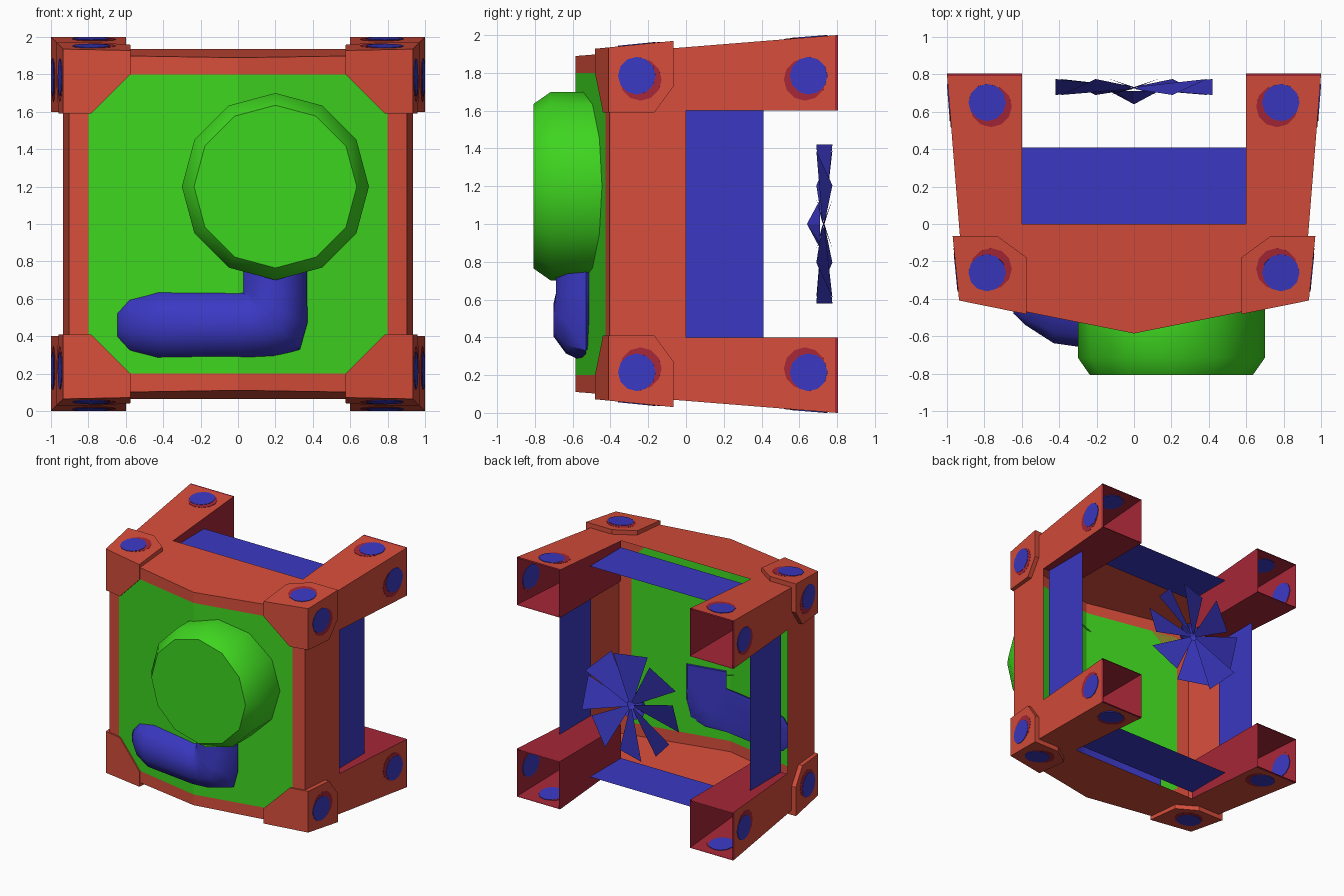
import bpy, bmesh, math
from mathutils import Vector

if "Cube" in bpy.data.objects:
    bpy.data.objects.remove(bpy.data.objects["Cube"])


def material(name, rgb):
    m = bpy.data.materials.new(name)
    m.diffuse_color = (*rgb, 1)
    m.use_nodes = True
    m.node_tree.nodes["Principled BSDF"].inputs["Base Color"].default_value = m.diffuse_color
    return m


RED = material("brick red", (0.67, 0.074, 0.043))
CRIMSON = material("crimson", (0.38, 0.02, 0.038))
GREEN = material("bright green", (0.048, 0.66, 0.014))
BLUE = material("deep blue", (0.043, 0.04, 0.54))


def finish(bm, name, mats, mirror=False, smooth=None):
    """Turn a bmesh built around the model centre into an object."""
    bmesh.ops.remove_doubles(bm, verts=bm.verts, dist=0.0005)
    bmesh.ops.recalc_face_normals(bm, faces=bm.faces)
    me = bpy.data.meshes.new(name)
    bm.to_mesh(me)
    bm.free()
    ob = bpy.data.objects.new(name, me)
    ob.location.z = 1
    bpy.context.collection.objects.link(ob)
    for m in mats:
        me.materials.append(m)
    if smooth:
        bpy.context.view_layer.objects.active = ob
        ob.select_set(True)
        bpy.ops.object.shade_smooth_by_angle(angle=math.radians(smooth))
        ob.select_set(False)
    if mirror:
        add_mirror(ob)
    return ob


def add_mirror(ob):
    mod = ob.modifiers.new("four corners", 'MIRROR')
    mod.use_axis = (True, False, True)


def face(bm, pts, mat=0):
    f = bm.faces.new([bm.verts.new(p) for p in pts])
    f.material_index = mat


def hull(pts):
    bm = bmesh.new()
    for p in pts:
        bm.verts.new(p)
    bmesh.ops.convex_hull(bm, input=bm.verts)
    bmesh.ops.dissolve_limit(bm, angle_limit=0.01, verts=bm.verts, edges=bm.edges)
    return bm


def h(y):            # half size of the tapering frame
    return 0.936 + 0.08 * y


def front(x):        # V-shaped front
    return -0.585 + 0.2 * abs(x)


C = 0.9037           # front corner of the frame
FC, F0, F8, H0 = front(C), front(0), front(0.8), h(0)

# Frame: one quarter of the thin shell, mirrored
bm = bmesh.new()
face(bm, [(0, F0, h(F0)), (C, FC, C), (H0, 0, H0), (0.6, 0, H0), (0, 0, H0)])
face(bm, [(C, FC, 0), (C, FC, C), (H0, 0, H0), (H0, 0, 0.6), (H0, 0, 0)])
face(bm, [(0, F0, 0.8), (0.8, F8, 0.8), (C, FC, C), (0, F0, h(F0))])
face(bm, [(0.8, F8, 0), (C, FC, 0), (C, FC, C), (0.8, F8, 0.8)])
finish(bm, "frame", [RED], mirror=True)


# Hollow back legs with crimson inner walls, ends and lining
def tube(bm, y0, y1, inset, mat):
    rings = []
    for y in (y0, y1):
        a, b = 0.6 + inset, h(y) - inset
        rings.append([(a, y, a), (b, y, a), (b, y, b), (a, y, b)])
    for i in range(4):
        j = (i + 1) % 4
        face(bm, [rings[0][i], rings[0][j], rings[1][j], rings[1][i]],
             1 if i in (0, 3) else mat)


bm = bmesh.new()
tube(bm, 0, 0.79, 0, 0)
tube(bm, 0.79, 0.805, 0, 1)
tube(bm, 0.0, 0.805, 0.008, 1)
finish(bm, "back_legs", [RED, CRIMSON], mirror=True)

# Front panel
bm = bmesh.new()
face(bm, [(0, F0, 0), (0.8, F8, 0), (0.8, F8, 0.8), (0, F0, 0.8)])
finish(bm, "front_panel", [GREEN], mirror=True)

# Chamfered corner caps, hollowed by the frame volume
pts = []
for yb in (0, 1):
    for xo in (0, 1):
        for zo in (0, 1):
            y = -0.065 if yb else front(0.94 if xo else 0.575) - 0.012
            H = 0.976 + 0.1 * y
            pts.append((H if xo else 0.575, y, H if zo else 0.59))
bm = hull(pts)
for co, no in [((0.575, 0, 0.8), (-1, 0, -1)),
               ((0, -0.065, 0.73), (0, 0.13, -0.095)),
               ((0.73, -0.065, 0), (-0.095, 0.13, 0))]:
    r = bmesh.ops.bisect_plane(bm, geom=bm.verts[:] + bm.edges[:] + bm.faces[:],
                               plane_co=co, plane_no=no, clear_outer=True)
    edges = [e for e in r["geom_cut"] if isinstance(e, bmesh.types.BMEdge)]
    bmesh.ops.holes_fill(bm, edges=edges)
caps = finish(bm, "corner_caps", [RED])
solid = []
for sx in (-1, 1):
    for sz in (-1, 1):
        solid += [(0, F0, sz * h(F0)), (sx * C, FC, sz * C), (sx * H0, 0, sz * H0)]
cutter = finish(hull(solid), "frame_cutter", [RED])
cutter.hide_render = True
mod = caps.modifiers.new("hollow", 'BOOLEAN')
mod.operation, mod.object, mod.solver = 'DIFFERENCE', cutter, 'EXACT'
bpy.context.view_layer.objects.active = caps
bpy.ops.object.modifier_apply(modifier="hollow")
bpy.data.objects.remove(cutter)
add_mirror(caps)


# Bolts on caps and legs, each with a crimson stain plate
def disc(bm, centre, normal, r, depth, mat):
    n = Vector(normal).normalized()
    rot = n.to_track_quat('Z', 'Y').to_matrix().to_4x4()
    rot.translation = Vector(centre)
    old = set(bm.faces)
    bmesh.ops.create_cone(bm, cap_ends=True, segments=12, radius1=r, radius2=r,
                          depth=depth, matrix=rot)
    for f in bm.faces:
        if f not in old:
            f.material_index = mat


bm = bmesh.new()
for y, out, slope, depth, dy in ((-0.26, 0.95, 0.1, 0.008, 0.02),
                                 (0.65, h(0.65) - 0.004, 0.08, 0.018, -0.02)):
    for swap in (False, True):
        def at(a, b, c):
            return (c, b, a) if swap else (a, b, c)
        disc(bm, at(0.785, y, out), at(0, -slope, 1), 0.1, depth, 0)
        disc(bm, at(0.765, y + dy, out + slope * dy - 0.001), at(0, -slope, 1),
             0.112, depth - 0.003, 1)
finish(bm, "bolts", [BLUE, CRIMSON], mirror=True)

# Blue plates between the legs
bm = bmesh.new()
P = 0.88
for s in (-P, P):
    face(bm, [(-0.6, 0, s), (0.6, 0, s), (0.6, 0.41, s), (-0.6, 0.41, s)])
    face(bm, [(s, 0, -0.6), (s, 0, 0.6), (s, 0.41, 0.6), (s, 0.41, -0.6)])
finish(bm, "side_plates", [BLUE])


def bridge(bm, rings, cap_first=True, cap_last=True):
    loops = [[bm.verts.new(p) for p in ring] for ring in rings]
    n = len(loops[0])
    for a, b in zip(loops, loops[1:]):
        for i in range(n):
            j = (i + 1) % n
            bm.faces.new((a[i], a[j], b[j], b[i]))
    if cap_first:
        bm.faces.new(loops[0])
    if cap_last:
        bm.faces.new(loops[-1])


# Drum on the front, its back edge following the panel
bm = bmesh.new()
rings = []
for r, y in ((0.435, -0.808), (0.5, -0.715), (0.5, None)):
    ring = []
    for i in range(12):
        a = i * math.pi / 6
        x = 0.2 + r * math.cos(a)
        ring.append((x, front(x) if y is None else y, 0.2 + r * math.sin(a)))
    rings.append(ring)
bridge(bm, rings, cap_last=False)
finish(bm, "drum", [GREEN], smooth=40)

# Bent pipe under the drum: rings of (centre x, y, z, turn in degrees, half width, half depth)
path = [(0.195, -0.53, -0.22, 0, 0.175, 0.165), (0.195, -0.53, -0.36, 0, 0.175, 0.165)]
for turn, w in ((26, 0.195), (45, 0.22), (64, 0.195), (90, 0.18)):
    t = math.radians(turn)
    path.append((0.02 + w * math.cos(t), -0.53, -0.36 - w * math.sin(t), turn, w, 0.18))
path += [(-0.43, -0.485, -0.54, 90, 0.178, 0.16), (-0.58, -0.455, -0.54, 90, 0.14, 0.09),
         (-0.645, -0.44, -0.54, 90, 0.07, 0.04)]
rings = []
for x, y, z, turn, w, d in path:
    t = math.radians(turn)
    ring = []
    for i in range(10):
        a = i * math.pi / 5
        u = w * math.cos(a)
        px = x + u * math.cos(t)
        # the inner side is flattened just behind the panel
        ring.append((px, min(y + d * math.sin(a), front(px) + 0.02), z - u * math.sin(t)))
    rings.append(ring)
bm = bmesh.new()
bridge(bm, rings)
finish(bm, "bent_pipe", [BLUE], smooth=50)

# Fan with eight twisted blades and a pointed hub
bm = bmesh.new()
for i in range(8):
    a = i * math.pi / 4
    def blade(r, t, y):
        return (r * math.cos(a) - t * math.sin(a), y, r * math.sin(a) + t * math.cos(a))
    face(bm, [blade(0.03, 0.015, 0.72), blade(0.42, 0.13, 0.69),
              blade(0.42, -0.13, 0.775), blade(0.03, -0.015, 0.735)])
for i in range(8):
    a, b = i * math.pi / 4, (i + 1) * math.pi / 4
    face(bm, [(0, 0.64, 0), (0.13 * math.cos(a), 0.71, 0.13 * math.sin(a)),
              (0.13 * math.cos(b), 0.71, 0.13 * math.sin(b))])
finish(bm, "fan", [BLUE])
